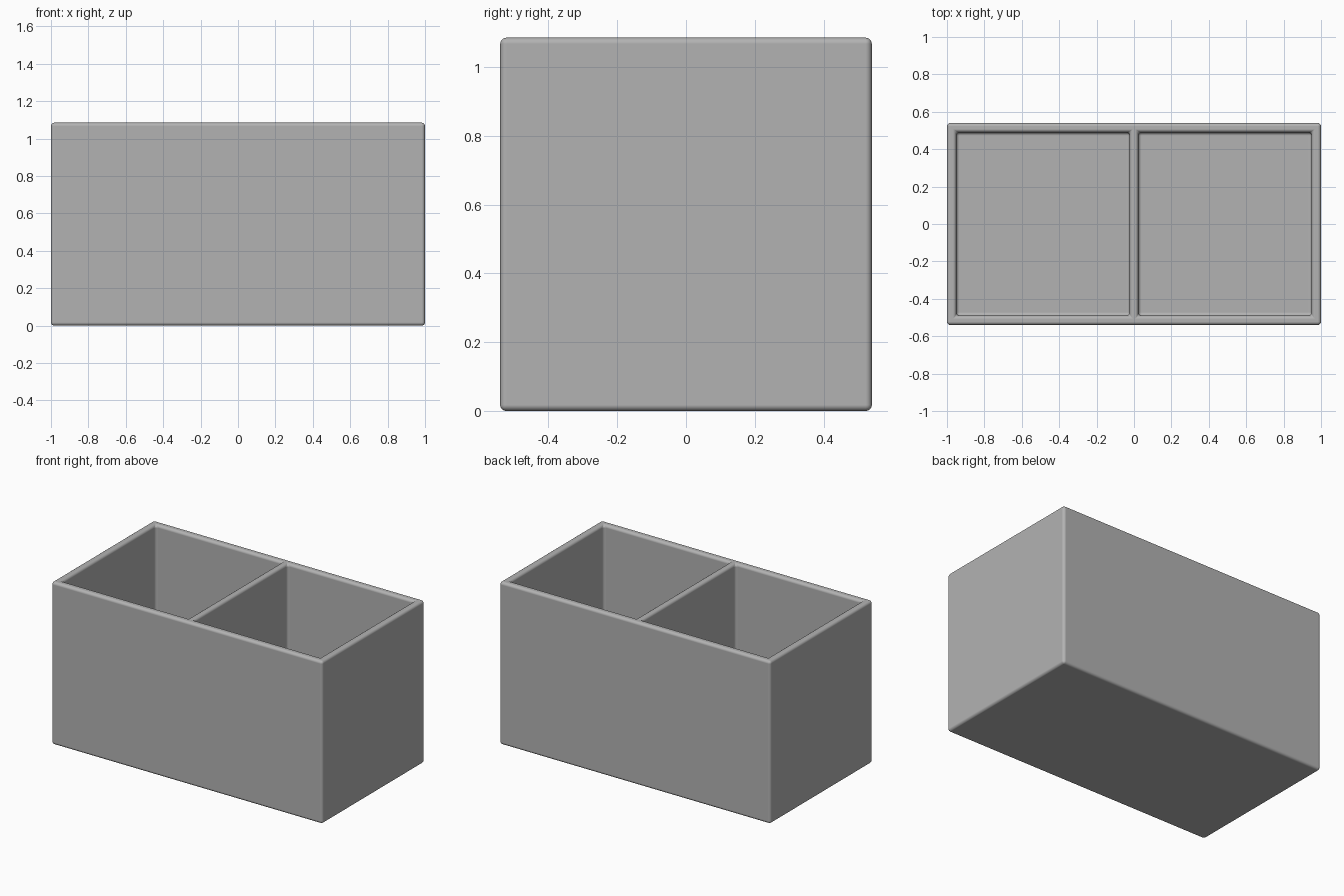
import bpy
import bmesh
from mathutils import Vector, Matrix

cube = bpy.data.objects.get("Cube")
if cube:
    bpy.data.objects.remove(cube, do_unlink=True)

LENGTH, DEPTH, HEIGHT = 2.0, 1.08, 1.085
WALL, FLOOR, ROUND = 0.05, 0.05, 0.018

# Plain grey material
grey = bpy.data.materials.new("plain grey")
grey.use_nodes = True
colour = (0.45, 0.45, 0.45, 1)
grey.diffuse_color = colour
grey.node_tree.nodes["Principled BSDF"].inputs["Base Color"].default_value = colour

# Solid block standing on the ground
bm = bmesh.new()
bmesh.ops.create_cube(bm, size=1, matrix=Matrix.Translation((0, 0, HEIGHT / 2))
                      @ Matrix.Diagonal((LENGTH, DEPTH, HEIGHT, 1)))

# Cut the wall and divider outlines into it
inner_x, inner_y, divider = LENGTH / 2 - WALL, DEPTH / 2 - WALL, WALL / 2 - 0.002
cuts = [((s * x, 0, 0), (1, 0, 0)) for x in (inner_x, divider) for s in (-1, 1)]
cuts += [((0, s * inner_y, 0), (0, 1, 0)) for s in (-1, 1)]
for point, normal in cuts:
    bmesh.ops.bisect_plane(bm, geom=bm.verts[:] + bm.edges[:] + bm.faces[:],
                           plane_co=point, plane_no=normal)

# Sink the two compartments
openings = []
for face in bm.faces:
    c = face.calc_center_median()
    if face.normal.z > 0.9 and abs(c.y) < inner_y and divider < abs(c.x) < inner_x:
        openings.append(face)
sunk = bmesh.ops.extrude_discrete_faces(bm, faces=openings)["faces"]
for face in sunk:
    bmesh.ops.translate(bm, verts=face.verts[:], vec=Vector((0, 0, FLOOR - HEIGHT)))
bmesh.ops.recalc_face_normals(bm, faces=bm.faces[:])

mesh = bpy.data.meshes.new("divided_box")
bm.to_mesh(mesh)
bm.free()
mesh.materials.append(grey)
box = bpy.data.objects.new("divided_box", mesh)
bpy.context.collection.objects.link(box)

# Rounded edges with smooth shading
bevel = box.modifiers.new("rounded edges", "BEVEL")
bevel.width = ROUND
bevel.segments = 4
bevel.limit_method = 'ANGLE'
bevel.harden_normals = True
for polygon in mesh.polygons:
    polygon.use_smooth = True
